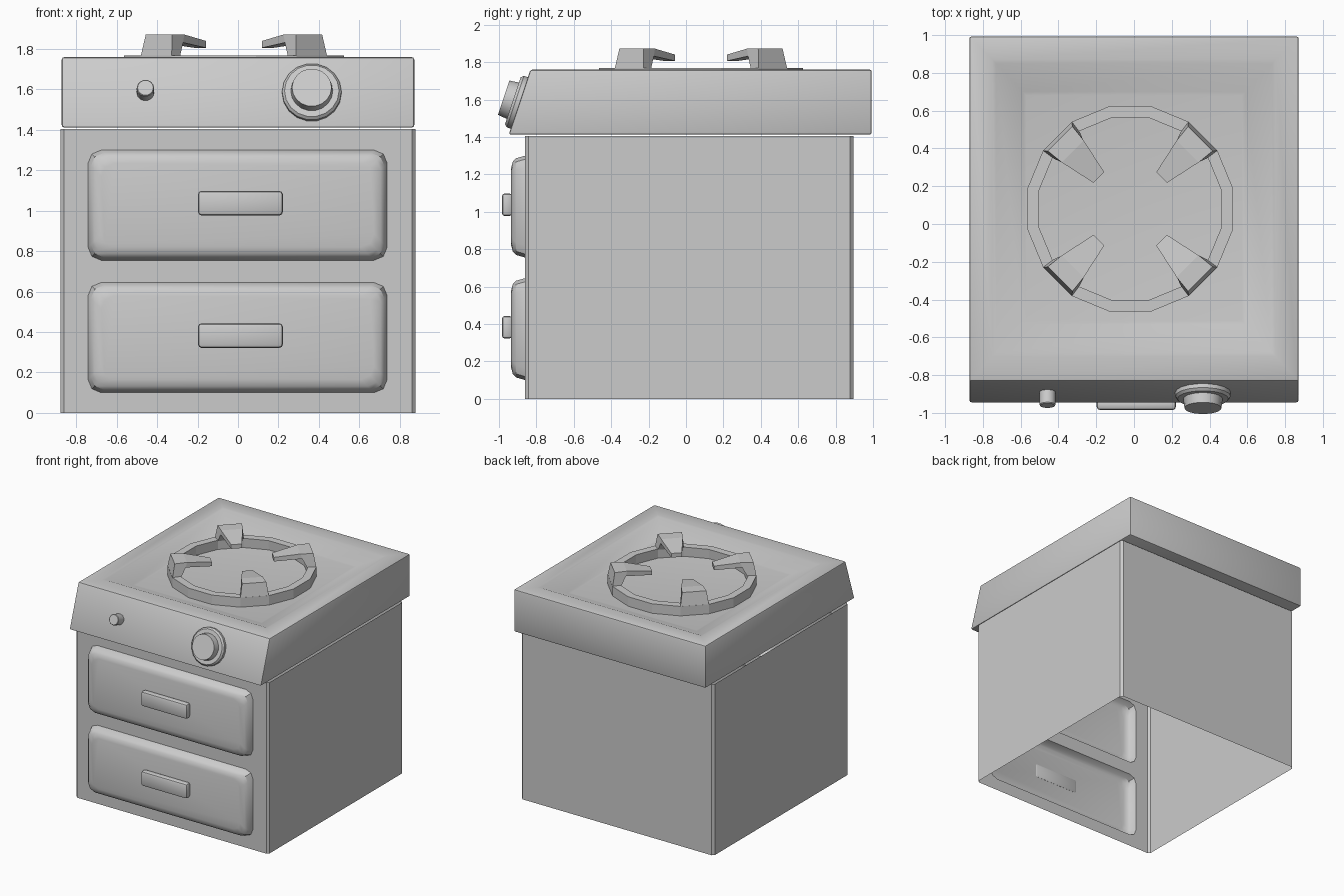
import bpy, bmesh, math
from mathutils import Matrix, Vector

if "Cube" in bpy.data.objects:
    bpy.data.objects.remove(bpy.data.objects["Cube"])


def finish(bm, name, bevel=0.0, smooth=30, normals=True):
    """Turn a bmesh into a named object, with optional bevel on its hard edges."""
    if normals:
        bmesh.ops.recalc_face_normals(bm, faces=bm.faces)
    if bevel:
        hard = [e for e in bm.edges if len(e.link_faces) == 2
                and e.calc_face_angle() > math.radians(40)]
        bmesh.ops.bevel(bm, geom=hard, offset=bevel, segments=2, profile=0.5,
                        affect='EDGES', clamp_overlap=True)
    me = bpy.data.meshes.new(name)
    bm.to_mesh(me)
    bm.free()
    ob = bpy.data.objects.new(name, me)
    bpy.context.collection.objects.link(ob)
    if smooth:
        bpy.ops.object.select_all(action='DESELECT')
        ob.select_set(True)
        bpy.context.view_layer.objects.active = ob
        bpy.ops.object.shade_smooth_by_angle(angle=math.radians(smooth))
    return ob


def skin(bm, loops, cap_start=False, cap_end=False, ring=False):
    """Join equal-length point loops with quads."""
    vs = [[bm.verts.new(p) for p in lp] for lp in loops]
    pairs = list(zip(vs, vs[1:])) + ([(vs[-1], vs[0])] if ring else [])
    n = len(loops[0])
    for a, b in pairs:
        for i in range(n):
            j = (i + 1) % n
            bm.faces.new((a[i], a[j], b[j], b[i]))
    if cap_start:
        bm.faces.new(vs[0][::-1])
    if cap_end:
        bm.faces.new(vs[-1])
    return vs


def rounded_rect(x0, x1, z0, z1, r, seg):
    """Corner-rounded outline, counter-clockwise."""
    pts = []
    for k, (cx, cz) in enumerate(((x1 - r, z1 - r), (x0 + r, z1 - r),
                                  (x0 + r, z0 + r), (x1 - r, z0 + r))):
        for i in range(seg + 1):
            a = math.pi / 2 * (k + i / seg)
            pts.append((cx + r * math.cos(a), cz + r * math.sin(a)))
    return pts


FRONT = -0.86
DRAWERS = {"lower": (0.10, 0.645), "upper": (0.755, 1.30)}


def drawer_loop(z0, z1, inset, y):
    return [(x, y, z) for x, z in rounded_rect(-0.742 + inset, 0.738 - inset,
                                               z0 + inset, z1 - inset, 0.065, 2)]


# Body: open-bottomed shell with drawer openings in the front panel
bm = bmesh.new()
plan = rounded_rect(-0.877, 0.877, FRONT, 0.895, 0.017, 1)
skin(bm, [[(x, y, z) for x, y in plan] for z in (0, 1.405)])
bmesh.ops.recalc_face_normals(bm, faces=bm.faces)
front = min(bm.faces, key=lambda f: f.calc_center_median().y)
edges = list(front.edges)
bmesh.ops.delete(bm, geom=[front], context='FACES_ONLY')
for z0, z1 in DRAWERS.values():
    vs = [bm.verts.new(p) for p in drawer_loop(z0, z1, 0, FRONT)]
    edges += [bm.edges.new((a, b)) for a, b in zip(vs, vs[1:] + vs[:1])]
bmesh.ops.triangle_fill(bm, use_beauty=True, edges=edges, normal=(0, -1, 0))
finish(bm, "body")

# Drawers and handles
for label, (z0, z1) in DRAWERS.items():
    bm = bmesh.new()
    skin(bm, [drawer_loop(z0, z1, i, y) for i, y in
              ((0, FRONT), (0.014, -0.908), (0.032, -0.926), (0.065, -0.935))],
         cap_end=True)
    bmesh.ops.recalc_face_normals(bm, faces=bm.faces)
    cap = min(bm.faces, key=lambda f: f.calc_center_median().y)
    if cap.normal.y > 0:
        bmesh.ops.reverse_faces(bm, faces=bm.faces)
    finish(bm, label + "_drawer", normals=False)

    bm = bmesh.new()
    zc = (z0 + z1) / 2 + 0.01
    bmesh.ops.create_cube(bm, size=1, matrix=Matrix.Translation((0.012, -0.957, zc))
                          @ Matrix.Diagonal((0.42, 0.056, 0.122, 1)))
    finish(bm, label + "_handle", bevel=0.018)


# Cooktop: sloped front, shallow pan pressed into the top
def rect(x, y0, y1, z):
    return [(-x, y0, z), (x, y0, z), (x, y1, z), (-x, y1, z)]


def pan(t, z):
    return rect(0.74 - 0.16 * t, -0.69 + 0.17 * t, 0.86 - 0.17 * t, z)


TOP, FLOOR = 1.76, 1.69
bm = bmesh.new()
skin(bm, [rect(0.872, -0.948, 0.993, 1.412), rect(0.872, -0.832, 0.993, TOP),
          pan(-0.06, TOP), pan(0.06, TOP - 0.004), pan(0.94, FLOOR + 0.004),
          pan(1.06, FLOOR)], cap_start=True, cap_end=True)
finish(bm, "cooktop", bevel=0.012)

# Burner ring, 16 sided, flats on the diagonals
CX, CY, SIDES = -0.02, 0.08, 16


def polar(r, a, z):
    return (CX + r * math.cos(a), CY + r * math.sin(a), z)


step = 2 * math.pi / SIDES
bm = bmesh.new()
skin(bm, [[polar(r, (i + 0.5) * step, z) for i in range(SIDES)]
          for r, z in ((0.555, FLOOR - 0.005), (0.555, 1.768),
                       (0.493, 1.768), (0.497, FLOOR - 0.005))], ring=True)
finish(bm, "burner_ring", smooth=0)

# Pan supports: tapered post on the ring, arm sloping down to the centre
for k in range(4):
    bm = bmesh.new()
    m = (Matrix.Translation((CX, CY, 0))
         @ Matrix.Rotation(math.pi / 4 + k * math.pi / 2, 4, 'Z'))
    # (radius, height, half width) going round the side profile
    prof = ((0.544, 1.765, 0.108), (0.525, 1.872, 0.092), (0.43, 1.872, 0.082),
            (0.235, 1.840, 0.040), (0.235, 1.806, 0.040), (0.44, 1.832, 0.084),
            (0.475, 1.765, 0.098))
    sides = [[bm.verts.new(m @ Vector((r, s * w, z))) for r, z, w in prof]
             for s in (-1, 1)]
    n = len(prof)
    for i in range(n):
        j = (i + 1) % n
        bm.faces.new((sides[0][i], sides[0][j], sides[1][j], sides[1][i]))
    for s in sides:
        bm.faces.new((s[0], s[1], s[2], s[5], s[6]))
        bm.faces.new((s[2], s[3], s[4], s[5]))
    finish(bm, "pan_support_%d" % (k + 1), smooth=0)

# Knobs: turned profiles standing square to the sloped front
TILT = math.atan2(0.116, 0.348)


def knob(name, x, z, prof, sides):
    y = -0.948 + (z - 1.412) * 0.116 / 0.348
    m = Matrix.Translation((x, y, z)) @ Matrix.Rotation(math.pi / 2 - TILT, 4, 'X')
    bm = bmesh.new()
    skin(bm, [[m @ Vector((r * math.cos(2 * math.pi * i / sides),
                           r * math.sin(2 * math.pi * i / sides), h))
               for i in range(sides)] for r, h in prof],
         cap_start=True, cap_end=True)
    finish(bm, name)


knob("main_knob", 0.365, 1.582, ((0.147, -0.01), (0.147, 0.022), (0.135, 0.036),
                                 (0.104, 0.036), (0.098, 0.088)), 18)
knob("small_knob", -0.458, 1.585, ((0.043, -0.01), (0.043, 0.07), (0.039, 0.075)), 14)
